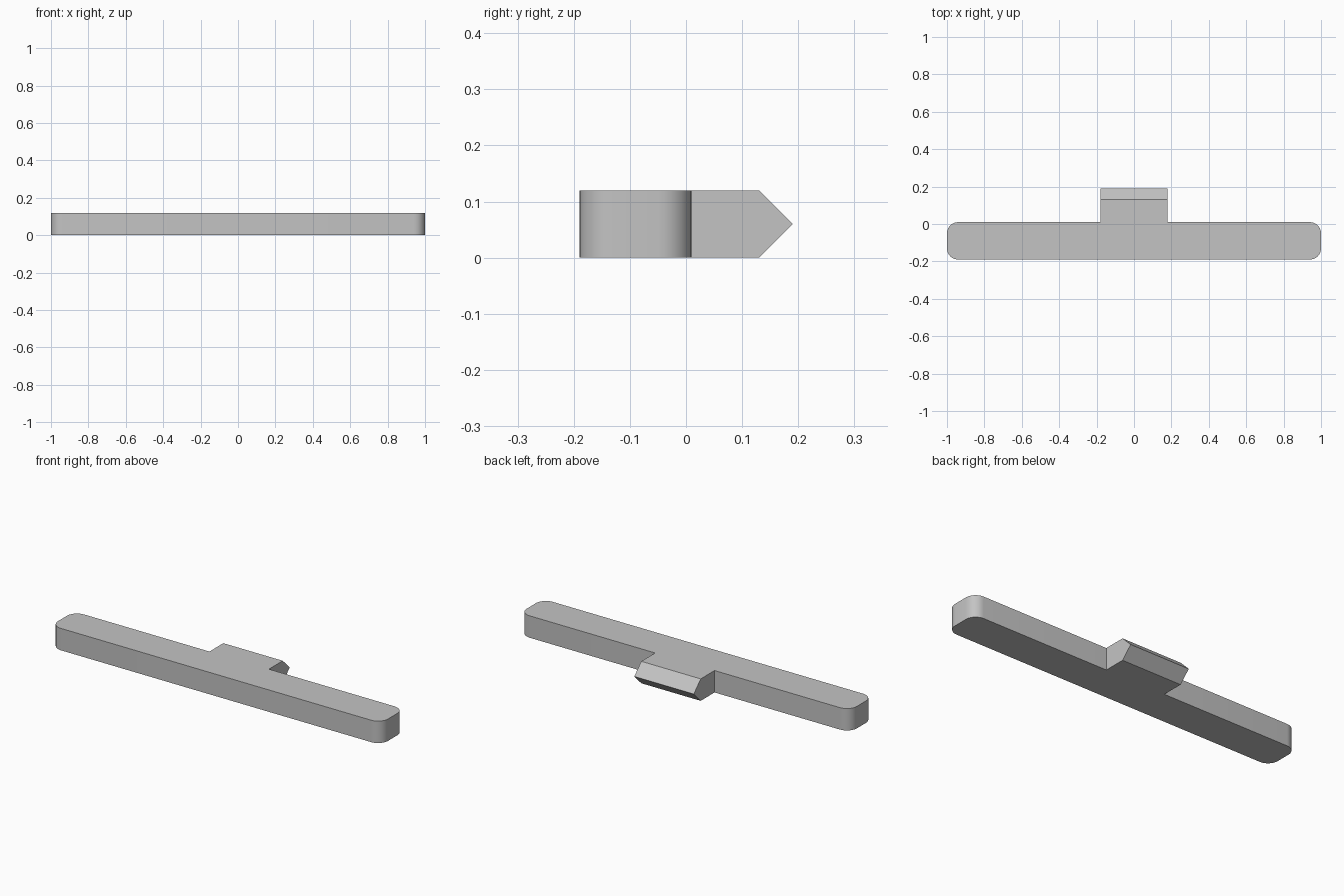
import bpy
import bmesh
import math

cube = bpy.data.objects.get("Cube")
if cube:
    bpy.data.objects.remove(cube, do_unlink=True)

HEIGHT = 0.12
FRONT, BACK = -0.19, 0.01
RADIUS = 0.06
TAB_HALF, TAB_SHOULDER, TAB_TIP = 0.18, 0.13, 0.19
STEPS = 8

grey = bpy.data.materials.new("plain grey")
grey.use_nodes = True
colour = (0.55, 0.55, 0.55, 1)
grey.diffuse_color = colour
grey.node_tree.nodes["Principled BSDF"].inputs["Base Color"].default_value = colour


def corner(cx, cy, start):
    """Points of a quarter circle, anticlockwise from the start angle."""
    angles = [math.radians(start + 90 * i / STEPS) for i in range(STEPS + 1)]
    return [(cx + RADIUS * math.cos(a), cy + RADIUS * math.sin(a)) for a in angles]


# Outline: rounded bar with a square tab on the back
cx = 1 - RADIUS
outline = corner(-cx, FRONT + RADIUS, 180) + corner(cx, FRONT + RADIUS, 270)
outline += corner(cx, BACK - RADIUS, 0)
outline += [(TAB_HALF, BACK), (TAB_HALF, TAB_SHOULDER),
            (-TAB_HALF, TAB_SHOULDER), (-TAB_HALF, BACK)]
outline += corner(-cx, BACK - RADIUS, 90)

bm = bmesh.new()
base = bm.faces.new([bm.verts.new((x, y, 0)) for x, y in outline])
result = bmesh.ops.extrude_face_region(bm, geom=[base])
top_verts = [g for g in result["geom"] if isinstance(g, bmesh.types.BMVert)]
bmesh.ops.translate(bm, verts=top_verts, vec=(0, 0, HEIGHT))

# Wedge: split the tab's end face halfway up and pull the ridge out
end_edges = [e for e in bm.edges
             if all(abs(v.co.y - TAB_SHOULDER) < 1e-4 for v in e.verts)
             and abs(e.verts[0].co.z - e.verts[1].co.z) > 0.01]
split = bmesh.ops.bisect_edges(bm, edges=end_edges, cuts=1)
ridge = [g for g in split["geom_split"] if isinstance(g, bmesh.types.BMVert)]
bmesh.ops.connect_verts(bm, verts=ridge)
for v in ridge:
    v.co.y = TAB_TIP

bmesh.ops.recalc_face_normals(bm, faces=bm.faces)
mesh = bpy.data.meshes.new("bar_with_wedge_tab")
bm.to_mesh(mesh)
bm.free()
mesh.materials.append(grey)

bar = bpy.data.objects.new("bar_with_wedge_tab", mesh)
bpy.context.collection.objects.link(bar)

# Smooth the rounded ends, keep the other edges sharp
bpy.context.view_layer.objects.active = bar
bar.select_set(True)
bpy.ops.object.shade_smooth_by_angle(angle=math.radians(30))
